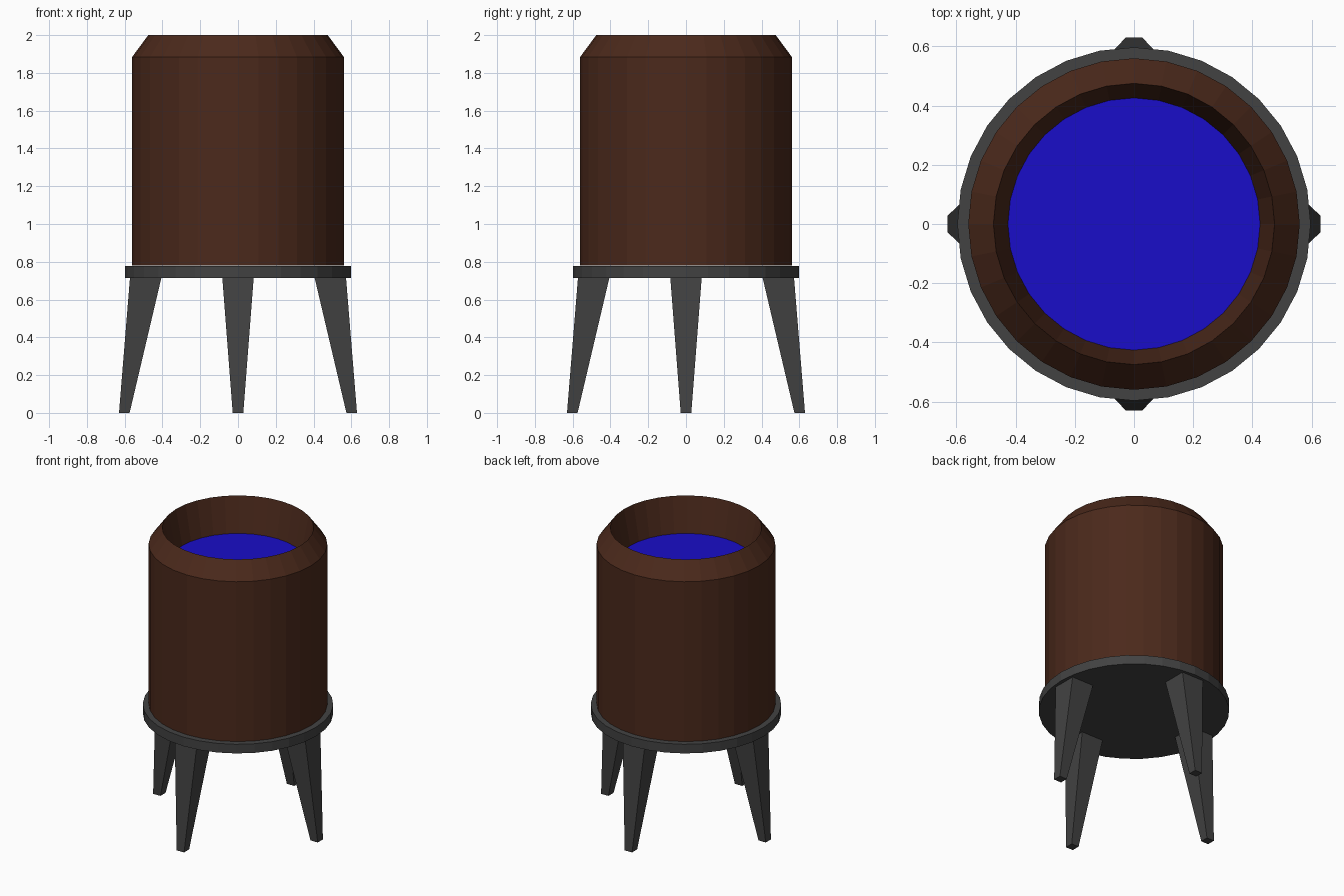
import bpy, bmesh, math

if "Cube" in bpy.data.objects:
    bpy.data.objects.remove(bpy.data.objects["Cube"])

SIDES = 32


def material(name, color):
    m = bpy.data.materials.new(name)
    m.diffuse_color = (*color, 1)
    m.use_nodes = True
    m.node_tree.nodes["Principled BSDF"].inputs["Base Color"].default_value = m.diffuse_color
    return m


def add_object(name, bm, mat):
    mesh = bpy.data.meshes.new(name)
    bmesh.ops.recalc_face_normals(bm, faces=bm.faces)
    bm.to_mesh(mesh)
    bm.free()
    mesh.materials.append(mat)
    ob = bpy.data.objects.new(name, mesh)
    bpy.context.collection.objects.link(ob)
    return ob


def lathe(name, profile, mat):
    """Revolve a (radius, z) profile around z, capping both ends."""
    bm = bmesh.new()
    rings = []
    for r, z in profile:
        rings.append([bm.verts.new((r * math.cos(2 * math.pi * i / SIDES),
                                    r * math.sin(2 * math.pi * i / SIDES), z))
                      for i in range(SIDES)])
    for a, b in zip(rings, rings[1:]):
        for i in range(SIDES):
            j = (i + 1) % SIDES
            bm.faces.new((a[i], a[j], b[j], b[i]))
    bm.faces.new(rings[0])
    bm.faces.new(rings[-1])
    return add_object(name, bm, mat)


def leg(name, angle, mat):
    """Square leg, tapered and splayed outward."""
    bm = bmesh.new()
    bmesh.ops.create_cube(bm, size=1)
    for v in bm.verts:
        top = v.co.z > 0
        width, offset, z = (0.167, 0.488, 0.72) if top else (0.056, 0.602, 0)
        x, y = v.co.x * width + offset, v.co.y * width
        v.co = (x * math.cos(angle) - y * math.sin(angle),
                x * math.sin(angle) + y * math.cos(angle), z)
    return add_object(name, bm, mat)


wood = material("brown", (0.07, 0.022, 0.011))
metal = material("dark_grey", (0.055, 0.055, 0.055))
blue = material("blue", (0.01, 0.004, 0.58))

# Barrel with chamfered shoulder and sloping inner wall
lathe("barrel", [(0.56, 0.78), (0.56, 1.885), (0.475, 2.0), (0.425, 1.755)], wood)

# Water surface just above the inner floor
lathe("water", [(0.4255, 1.755), (0.426, 1.76)], blue)

# Support plate
lathe("support_plate", [(0.597, 0.715), (0.597, 0.778)], metal)

# Four splayed legs
for i, side in enumerate(("right", "back", "left", "front")):
    leg(side + "_leg", i * math.pi / 2, metal)
